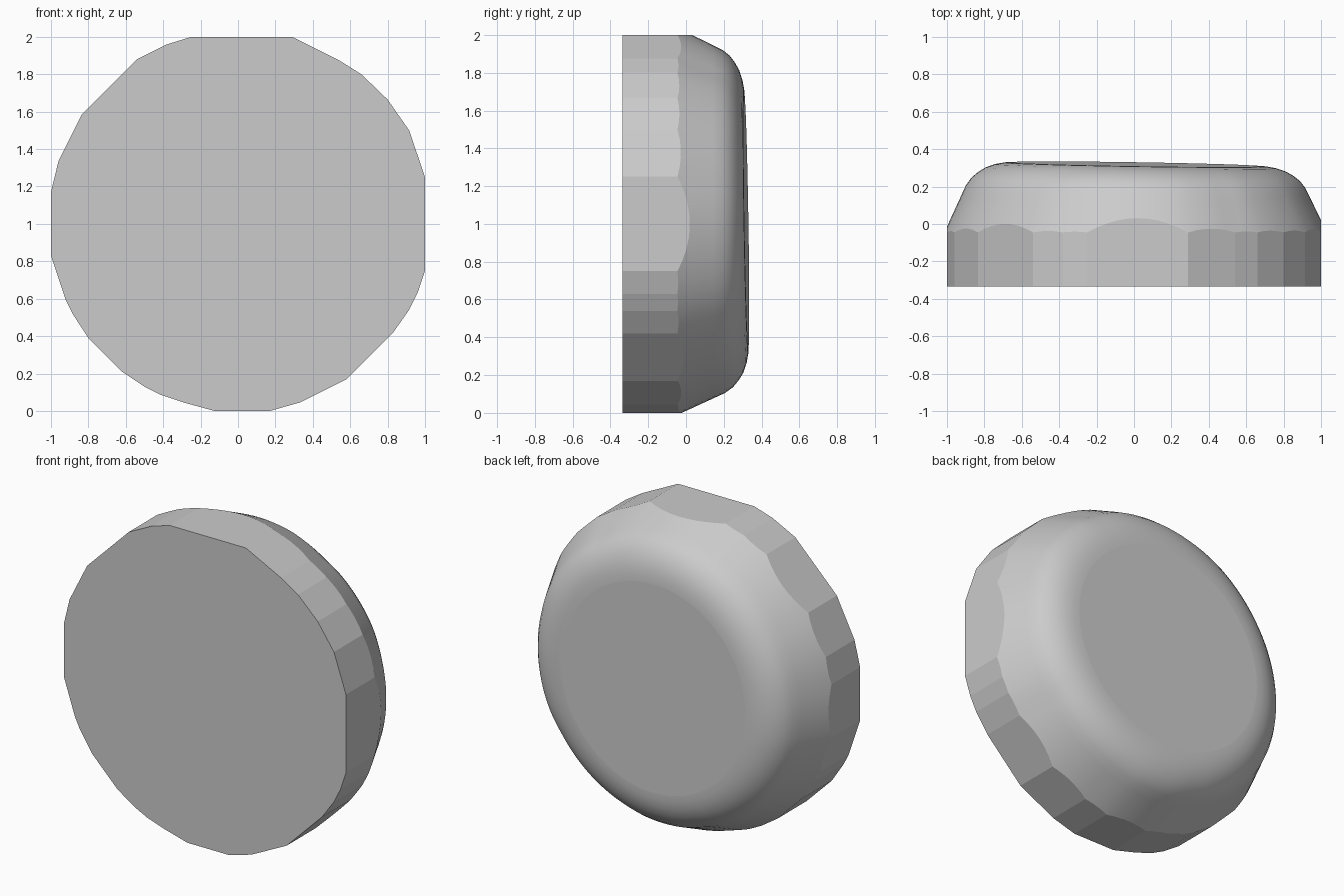
import bpy, bmesh, math

if "Cube" in bpy.data.objects:
    bpy.data.objects.remove(bpy.data.objects["Cube"])

# Faceted outline of the body seen from the front (x, z)
OUTLINE = [(-.25, 2), (.29, 2), (.54, 1.875), (.66, 1.8), (.80, 1.665), (.915, 1.5),
           (1, 1.25), (1, .75), (.96, .63), (.915, .54), (.83, .42), (.58, .17),
           (.33, .045), (.17, 0), (-.125, 0), (-.29, .045), (-.41, .085), (-.5, .13),
           (-.62, .21), (-.80, .39), (-.885, .52), (-.92, .59), (-1, .83), (-1, 1.17),
           (-.96, 1.335), (-.835, 1.585), (-.54, 1.88), (-.38, 1.96)]
FRONT, WALL_TOP, SLOPE = -.335, -.045, .47
# Rounded shoulder: (inset from the corner radius, y)
SHOULDER = [(.09, .147), (.115, .2), (.145, .24), (.18, .268), (.22, .292),
            (.27, .309), (.32, .318), (.36, .32)]

# Sample every facet: position, wall radius and corner radius
samples = []
for i, (x0, z0) in enumerate(OUTLINE):
    x1, z1 = OUTLINE[(i + 1) % len(OUTLINE)]
    z0, z1 = z0 - 1, z1 - 1
    n = max(2, round(math.hypot(x1 - x0, z1 - z0) / .055))
    for k in range(n):
        t = k / n
        x, z = x0 + (x1 - x0) * t, z0 + (z1 - z0) * t
        corner = math.hypot(x0, z0) * (1 - t) + math.hypot(x1, z1) * t
        samples.append((x, z, math.hypot(x, z), corner, k == 0, i))
N = len(samples)
smooth_r = [sum(samples[(i + d) % N][3] for d in range(-9, 10)) / 19 for i in range(N)]

bm = bmesh.new()


def tilt(x, z, y):
    """The back face leans slightly, higher at the lower left."""
    return y - .016 * (x + z) * max(0, (y + .04) / .36) ** 2


# Rim where the dome meets the flat facets, then the shoulder rings
rings = [[bm.verts.new((x, WALL_TOP + (c - w) / SLOPE, z + 1))
          for x, z, w, c, _, _ in samples]]
for k, (inset, y) in enumerate(SHOULDER):
    blend = (k + 1) / len(SHOULDER)
    ring = []
    for (x, z, w, c, _, _), s in zip(samples, smooth_r):
        r = c * (1 - blend) + s * blend - inset
        px, pz = x / w * r, z / w * r
        ring.append(bm.verts.new((px, tilt(px, pz, y), pz + 1)))
    rings.append(ring)
for a, b in zip(rings, rings[1:]):
    for i in range(N):
        j = (i + 1) % N
        bm.faces.new((a[i], a[j], b[j], b[i])).smooth = True
bm.faces.new(rings[-1])

# Flat side facets and flat front
front = [bm.verts.new((x, FRONT, z)) for x, z in OUTLINE]
bm.faces.new(front)
for i in range(len(OUTLINE)):
    j = (i + 1) % len(OUTLINE)
    start = next(k for k in range(N) if samples[k][5] == i)
    count = sum(s[5] == i for s in samples)
    edge = [rings[0][(start + k) % N] for k in range(count + 1)]
    bm.faces.new([front[j], front[i]] + edge)

bmesh.ops.recalc_face_normals(bm, faces=bm.faces)
mesh = bpy.data.meshes.new("rounded_disc")
bm.to_mesh(mesh)
bm.free()
disc = bpy.data.objects.new("rounded_disc", mesh)
bpy.context.collection.objects.link(disc)
